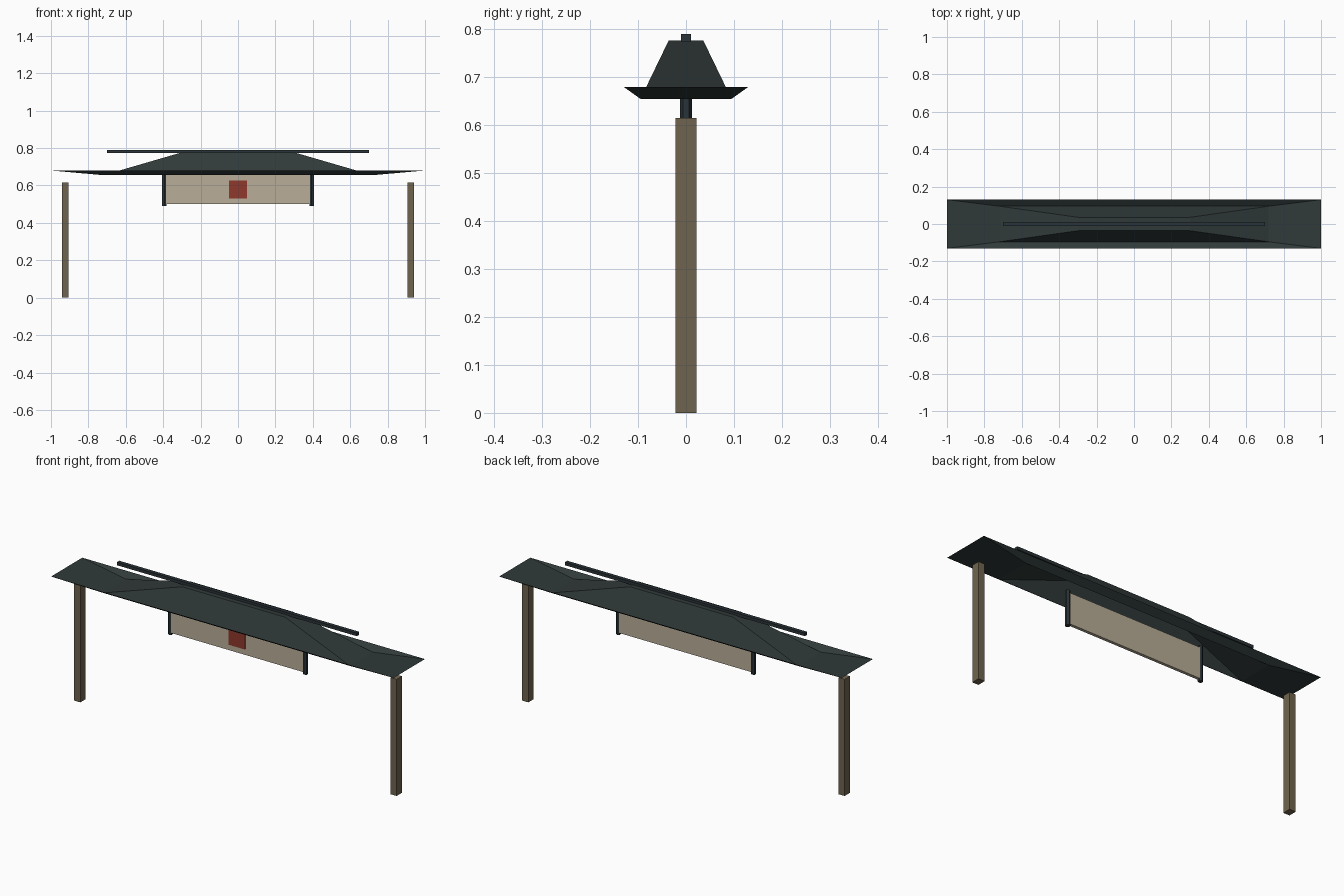
import bpy, bmesh, math

if "Cube" in bpy.data.objects:
    bpy.data.objects.remove(bpy.data.objects["Cube"])


def material(name, r, g, b):
    """Flat material from 0-255 sRGB values."""
    lin = [((c / 255 + 0.055) / 1.055) ** 2.4 for c in (r, g, b)]
    m = bpy.data.materials.new(name)
    m.diffuse_color = (*lin, 1)
    m.use_nodes = True
    m.node_tree.nodes["Principled BSDF"].inputs["Base Color"].default_value = m.diffuse_color
    return m


roof_mat = material("dark_slate_roof", 48, 58, 57)
trim_mat = material("blue_black_trim", 42, 51, 55)
wood_mat = material("weathered_wood", 112, 100, 78)
board_mat = material("pale_board", 184, 174, 152)
red_mat = material("red_emblem", 142, 56, 44)


def finish(name, bm, mat):
    mesh = bpy.data.meshes.new(name)
    bm.to_mesh(mesh)
    bm.free()
    mesh.materials.append(mat)
    obj = bpy.data.objects.new(name, mesh)
    bpy.context.collection.objects.link(obj)
    return obj


def box(name, lo, hi, mat):
    bm = bmesh.new()
    bmesh.ops.create_cube(bm, size=1)
    for v in bm.verts:
        v.co = [(a + b) / 2 + c * (b - a) for a, b, c in zip(lo, hi, v.co)]
    return finish(name, bm, mat)


def hex_rod(name, x, z0, z1, radius, mat):
    bm = bmesh.new()
    ring = [bm.verts.new((x + radius * math.sin(i * math.pi / 3),
                          radius * math.cos(i * math.pi / 3), z0)) for i in range(6)]
    base = bm.faces.new(ring)
    top = bmesh.ops.extrude_face_region(bm, geom=[base])["geom"]
    for v in top:
        if isinstance(v, bmesh.types.BMVert):
            v.co.z = z1
    bmesh.ops.recalc_face_normals(bm, faces=bm.faces)
    return finish(name, bm, mat)


# Roof: hipped sheet with upturned eaves, open underneath
bm = bmesh.new()
rings = []
for hx, hy, z in ((1.0, 0.13, 0.68), (0.72, 0.095, 0.655), (0.30, 0.036, 0.777)):
    rings.append([bm.verts.new((sx * hx, sy * hy, z))
                  for sx, sy in ((-1, -1), (1, -1), (1, 1), (-1, 1))])
for outer, inner in zip(rings, rings[1:]):
    for i in range(4):
        j = (i + 1) % 4
        bm.faces.new((outer[i], outer[j], inner[j], inner[i]))
bm.faces.new(rings[-1])
finish("roof", bm, roof_mat)

# Ridge beam overhanging the roof crown
box("ridge_beam", (-0.70, -0.01, 0.774), (0.70, 0.01, 0.79), trim_mat)

# Posts and board hangers on both sides
for side, s in (("left", -1), ("right", 1)):
    x = s * 0.923
    box(side + "_post", (x - 0.018, -0.022, 0), (x + 0.018, 0.022, 0.615), wood_mat)
    hex_rod(side + "_hanger", s * 0.394, 0.49, 0.675, 0.013, trim_mat)

# Hanging board with a square emblem on the front
box("sign_board", (-0.385, -0.008, 0.50), (0.385, 0.008, 0.663), board_mat)
box("emblem", (-0.048, -0.012, 0.53), (0.048, -0.007, 0.626), red_mat)
